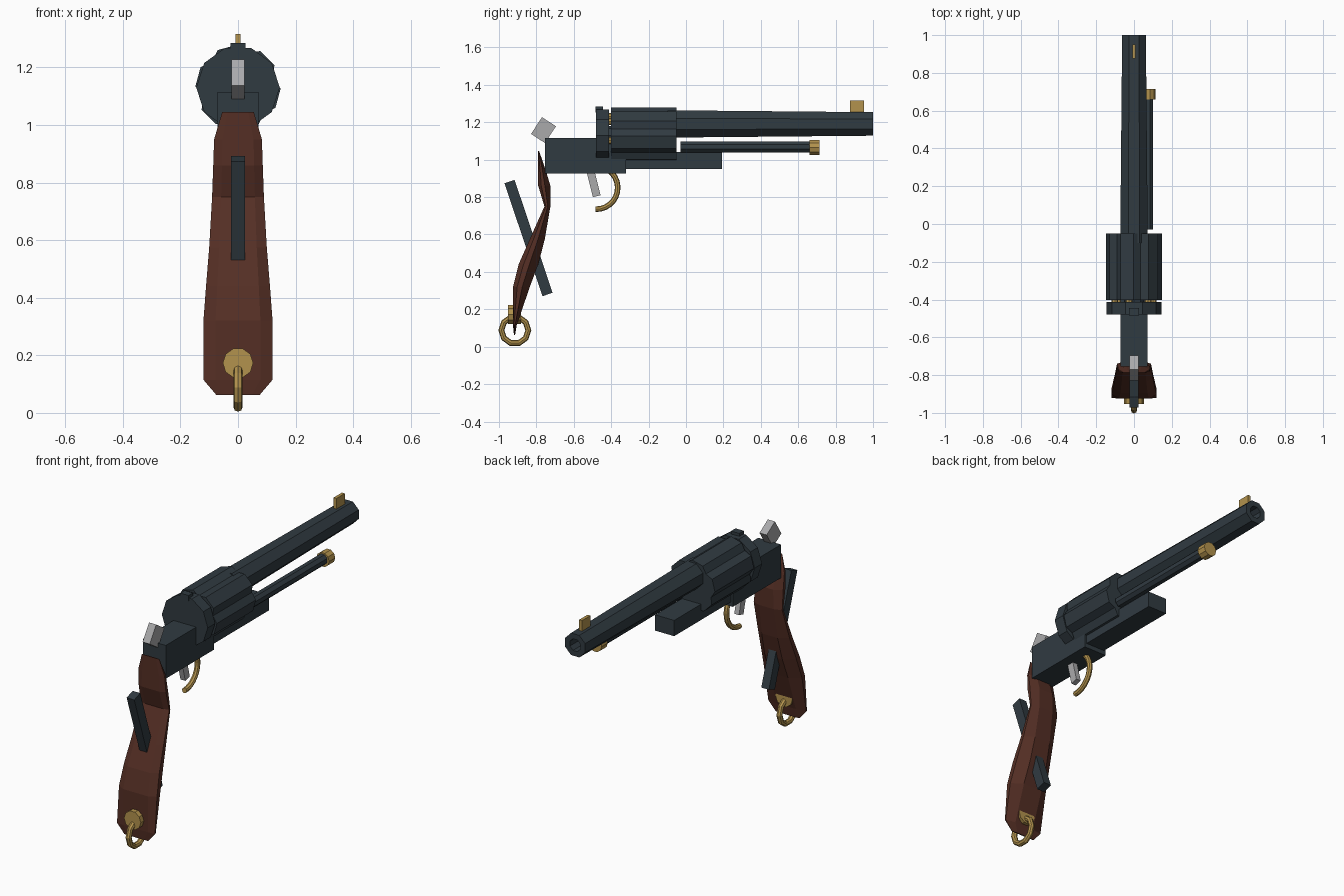
import bpy, bmesh
from math import sin, cos, radians, pi
from mathutils import Matrix

cube = bpy.data.objects.get("Cube")
if cube:
    bpy.data.objects.remove(cube, do_unlink=True)


def material(name, rgb):
    m = bpy.data.materials.new(name)
    m.use_nodes = True
    m.diffuse_color = (*rgb, 1)
    m.node_tree.nodes["Principled BSDF"].inputs["Base Color"].default_value = (*rgb, 1)
    return m


steel = material("blued steel", (0.03, 0.043, 0.053))
wood = material("dark red wood", (0.09, 0.028, 0.018))
brass = material("brass", (0.45, 0.29, 0.075))
silver = material("bright steel", (0.4, 0.4, 0.41))


def finish(name, bm, mat):
    bmesh.ops.recalc_face_normals(bm, faces=bm.faces)
    mesh = bpy.data.meshes.new(name)
    bm.to_mesh(mesh)
    bm.free()
    mesh.materials.append(mat)
    ob = bpy.data.objects.new(name, mesh)
    bpy.context.collection.objects.link(ob)
    return ob


def loft(name, rings, mat, closed=False):
    """Skin a row of equal rings; cap the ends unless the row is closed."""
    bm = bmesh.new()
    loops = [[bm.verts.new(p) for p in ring] for ring in rings]
    n = len(loops[0])
    pairs = list(zip(loops, loops[1:]))
    if closed:
        pairs.append((loops[-1], loops[0]))
    else:
        bm.faces.new(loops[0])
        bm.faces.new(loops[-1])
    for a, b in pairs:
        for i in range(n):
            j = (i + 1) % n
            bm.faces.new((a[i], a[j], b[j], b[i]))
    return finish(name, bm, mat)


def box(name, center, size, mat, tilt=0):
    bm = bmesh.new()
    m = (Matrix.Translation(center) @ Matrix.Rotation(radians(tilt), 4, 'X')
         @ Matrix.Diagonal((*size, 1)))
    bmesh.ops.create_cube(bm, size=1, matrix=m)
    return finish(name, bm, mat)


def circle(x, y, z, r, n, turn=0):
    return [(x + r * cos(radians(turn) + 2 * pi * i / n), y,
             z + r * sin(radians(turn) + 2 * pi * i / n)) for i in range(n)]


def rod(name, x, z, r, y0, y1, n, mat, turn=0):
    return loft(name, [circle(x, y, z, r, n, turn) for y in (y0, y1)], mat)


def ring_arc(name, y, z, major, minor, start, end, steps, mat, closed=False):
    """Round bar bent in the side plane."""
    rings = []
    for i in range(steps if closed else steps + 1):
        a = radians(start + (end - start) * i / steps)
        rings.append([(minor * sin(t), y + (major + minor * cos(t)) * cos(a),
                       z + (major + minor * cos(t)) * sin(a))
                      for t in (2 * pi * k / 8 for k in range(8))])
    return loft(name, rings, mat, closed)


# Barrel: tapered octagon with a recessed bore
loft("barrel", [circle(0, y, 1.191, r, 8, 22.5) for y, r in
                ((-0.1, 0.079), (1.0, 0.068), (1.0, 0.036), (0.9, 0.036))], steel)
box("front_sight", (0, 0.913, 1.28), (0.018, 0.075, 0.07), brass)

# Fluted cylinder: six flat lobes with a groove between each pair
profile = []
for k in range(6):
    for offset, r in ((-13.5, 0.148), (13.5, 0.148), (30, 0.128)):
        a = radians(45 + 60 * k + offset)
        profile.append((r * cos(a), 1.13 + r * sin(a)))
loft("cylinder", [[(x, y, z) for x, z in profile] for y in (-0.402, -0.05)], steel)
for k in range(6):
    a = radians(45 + 60 * k)
    rod("percussion_cap", 0.105 * cos(a), 1.13 + 0.105 * sin(a), 0.018,
        -0.42, -0.395, 8, brass)
rod("cylinder_axle", 0, 1.13, 0.05, -0.42, -0.395, 8, steel)

# Frame and recoil shield
rod("recoil_shield", 0, 1.13, 0.145, -0.48, -0.413, 10, steel)
box("rear_sight", (0, -0.464, 1.268), (0.052, 0.04, 0.033), steel)
box("frame", (0, -0.537, 1.02), (0.144, 0.435, 0.19), steel)
box("barrel_lug", (0, -0.08, 0.995), (0.12, 0.545, 0.09), steel)

# Loading rod beside the barrel
rod("loading_rod", 0.073, 1.068, 0.031, -0.03, 0.68, 8, steel, 22.5)
rod("loading_rod_tip", 0.073, 1.065, 0.041, 0.66, 0.715, 10, brass)

# Hammer, trigger and guard
box("hammer", (0, -0.762, 1.158), (0.045, 0.089, 0.107), silver, -33)
box("trigger", (0, -0.493, 0.868), (0.03, 0.042, 0.13), silver, 14)
ring_arc("trigger_guard", -0.48, 0.85, 0.115, 0.015, -92, 70, 12, brass)

# Grip: stations of height, back edge, front edge, half width
stations = [(1.045, -0.79, -0.785, 0.055), (0.95, -0.79, -0.752, 0.083),
            (0.86, -0.79, -0.725, 0.086), (0.75, -0.757, -0.725, 0.09),
            (0.575, -0.835, -0.755, 0.1), (0.44, -0.895, -0.79, 0.111),
            (0.32, -0.925, -0.835, 0.12), (0.115, -0.925, -0.905, 0.12),
            (0.062, -0.92, -0.914, 0.075)]
rings = []
for z, back, front, w in stations:
    d = front - back
    half = [(0.65 * w, back), (w, back + 0.25 * d),
            (w, back + 0.55 * d), (0.5 * w, front)]
    rings.append([(x, y, z) for x, y in half] + [(-x, y, z) for x, y in half[::-1]])
loft("grip", rings, wood)
box("grip_bar", (0, -0.842, 0.581), (0.048, 0.057, 0.637), steel, 18.6)

# Lanyard stud and ring at the butt
rod("lanyard_stud", 0, 0.173, 0.053, -0.953, -0.882, 10, brass)
ring_arc("lanyard_ring", -0.915, 0.088, 0.072, 0.016, 0, 360, 10, brass, True)
